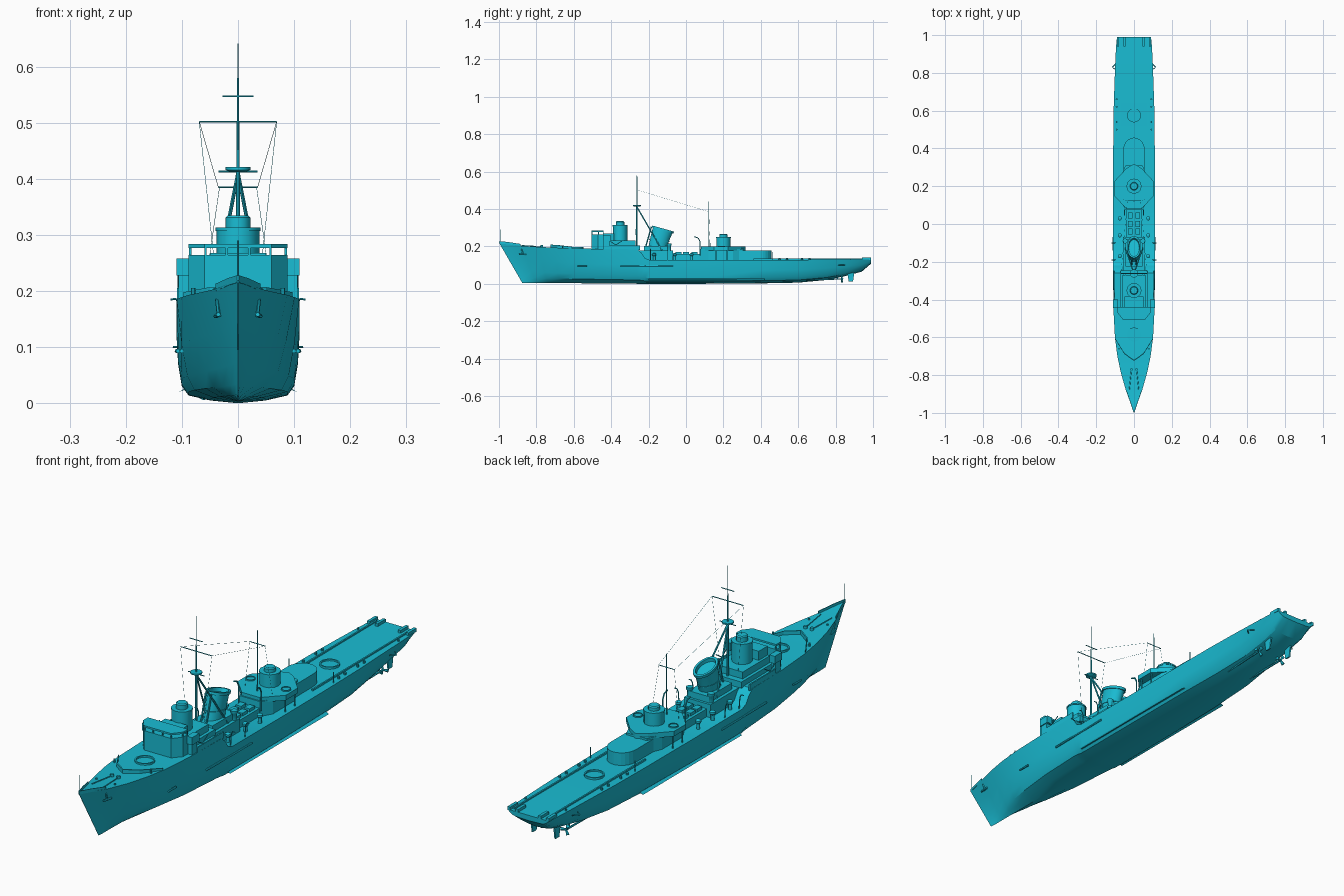
import bpy, bmesh, math
from mathutils import Vector

paint = bpy.data.materials.new("cyan_paint")
paint.diffuse_color = (0.01, 0.51, 0.66, 1)


def mesh(name, verts, faces, smooth=None):
    me = bpy.data.meshes.new(name)
    me.from_pydata([tuple(v) for v in verts], [], faces)
    bm = bmesh.new()
    bm.from_mesh(me)
    bmesh.ops.remove_doubles(bm, verts=bm.verts, dist=1e-5)
    bmesh.ops.recalc_face_normals(bm, faces=bm.faces)
    bm.to_mesh(me)
    bm.free()
    me.materials.append(paint)
    ob = bpy.data.objects.new(name, me)
    bpy.context.collection.objects.link(ob)
    if smooth:
        bpy.ops.object.select_all(action='DESELECT')
        ob.select_set(True)
        bpy.context.view_layer.objects.active = ob
        bpy.ops.object.shade_smooth_by_angle(angle=math.radians(smooth))
    return ob


def loft(name, rings, smooth=None, caps=True):
    n = len(rings[0])
    verts = [v for r in rings for v in r]
    faces = [(i*n + j, i*n + (j+1) % n, (i+1)*n + (j+1) % n, (i+1)*n + j)
             for i in range(len(rings) - 1) for j in range(n)]
    if caps:
        faces += [tuple(range(n)), tuple(range(len(verts) - n, len(verts)))]
    return mesh(name, verts, faces, smooth)


def prism(name, outline, z0, z1):
    return loft(name, [[(x, y, z) for x, y in outline] for z in (z0, z1)])


def box(name, x0, x1, y0, y1, z0, z1):
    return prism(name, [(x0, y0), (x1, y0), (x1, y1), (x0, y1)], z0, z1)


def rod(name, a, b, r, r2=None, n=6):
    a, b = Vector(a), Vector(b)
    q = (b - a).to_track_quat('Z', 'Y')
    ring = lambda c, rr: [c + q @ Vector((rr*math.cos(2*math.pi*k/n), rr*math.sin(2*math.pi*k/n), 0))
                          for k in range(n)]
    return loft(name, [ring(a, r), ring(b, r if r2 is None else r2)], 40 if n > 8 else None)


def lathe(name, c, profile, n=16, sy=1):
    return loft(name, [[(c[0] + r*math.cos(2*math.pi*k/n), c[1] + sy*r*math.sin(2*math.pi*k/n), z)
                        for k in range(n)] for r, z in profile], 40)


def sym(outline):
    return outline + [(-x, y) for x, y in reversed(outline)]


def tub(name, x, y, z, r, h):
    lathe(name, (x, y), [(r, z), (r, z+h), (r*.85, z+h), (r*.85, z+h*.5)], 20)


# Hull: y, half width, deck z, keel z, stem rake, fullness
stations = [(-1, .001, .22, .004, .125, 0), (-.95, .018, .213, .003, .105, .05), (-.88, .043, .203, .003, .08, .15),
            (-.79, .069, .197, .003, .05, .32), (-.7, .088, .193, .003, .02, .48), (-.6, .101, .189, .003, 0, .62),
            (-.45, .109, .186, .002, 0, .85), (-.26, .11, .184, 0, 0, 1), (-.238, .11, .165, 0, 0, 1),
            (-.22, .11, .138, 0, 0, 1), (-.195, .11, .127, 0, 0, 1), (.1, .11, .126, 0, 0, 1),
            (.4, .11, .127, .002, 0, .95), (.6, .108, .128, .006, 0, .85), (.75, .103, .129, .02, 0, .72),
            (.86, .099, .129, .043, 0, .7), (.94, .095, .129, .065, 0, .75), (.99, .09, .129, .108, 0, .8)]
full = [(0, 0), (.45, .04), (.8, .11), (.91, .24), (.97, .55), (1, 1)]
fine = [(0, 0), (.1, .06), (.2, .15), (.36, .33), (.66, .65), (1, 1)]
rings = []
for y, w, top, keel, rake, t in stations:
    half = []
    for (fx, fz), (gx, gz) in zip(full, fine):
        u, v = fx*t + gx*(1-t), fz*t + gz*(1-t)
        half.append((w*u, y + rake*(1-v), keel + (top-keel)*v))
    rings.append(half + [(-x, yy, z) for x, yy, z in reversed(half[1:])])
loft("hull", rings, 25)

# Underwater gear and hull side fittings
for s in (-1, 1):
    loft("bilge_keel", [[(s*.09, y, .03), (s*.105, y, .02), (s*.09, y, .026)] for y in (-.2, .42)])
    for y0, y1 in ((-.35, -.07), (-.58, -.53)):
        rod("side_strake", (s*(.107 if y0 > -.4 else .1), y0, .093), (s*(.109 if y0 > -.4 else .1), y1, .093), .004)
    rod("propeller_shaft", (s*.05, .6, .02), (s*.055, .835, .026), .004)
    rod("shaft_strut", (s*.055, .81, .026), (s*.05, .81, .06), .003)
    for k in range(3):
        a = 2*math.pi*k/3
        rod("propeller_blade", (s*.055, .83, .026),
            (s*.055 + .02*math.cos(a), .835, .026 + .02*math.sin(a)), .003, .007)
    loft("rudder", [[(s*.05 - .003, y0, z), (s*.05 + .003, y0, z), (s*.05 + .003, y1, z), (s*.05 - .003, y1, z)]
                    for y0, y1, z in ((.87, .893, .012), (.862, .9, .06))])
    rod("propeller_guard", (s*.095, .815, .1), (s*.115, .83, .1), .002)
    rod("propeller_guard", (s*.115, .83, .1), (s*.095, .85, .1), .002)
    rod("anchor_shank", (s*.037, -.88, .185), (s*.034, -.87, .155), .004)
    rod("anchor_arm", (s*.035, -.892, .158), (s*.04, -.852, .155), .004)

# Foredeck
rod("bow_staff", (0, -.993, .215), (0, -.993, .29), .0015)
for s in (-1, 1):
    loft("bow_bulwark", [[(s*x, y, z), (s*(x-.003), y, z), (s*(x-.003), y, z+.013), (s*x, y, z+.013)]
                         for x, y, z in ((.002, -.998, .215), (.018, -.95, .21), (.04, -.885, .2))])
    loft("breakwater", [[(s*x, y, .185), (s*x, y+.006, .185), (s*x, y+.006, z), (s*x, y, z)]
                        for x, y, z in ((0, -.725, .209), (.05, -.69, .207), (.097, -.615, .198))])
    rod("capstan", (s*.014, -.77, .19), (s*.014, -.77, .206), .007, n=10)
    rod("anchor_chain", (s*.014, -.77, .199), (s*.025, -.88, .205), .002)
    for y, x in ((-.83, .04), (-.66, .08)):
        rod("bollard", (s*x, y, .19), (s*x, y, .205), .004)
tub("forward_gun_ring", 0, -.585, .183, .037, .013)
tub("aft_gun_ring", 0, .575, .124, .037, .012)

# Bridge with open windows under the roof
plan = sym([(.06, -.505), (.088, -.47), (.088, -.44)])
prism("bridge_body", plan, .18, .264)
prism("bridge_roof", plan, .277, .284)
for s in (-1, 1):
    for x, y in ((.02, -.502), (.058, -.502), (.085, -.468), (.085, -.443)):
        box("window_post", s*x-.002, s*x+.002, y-.002, y+.002, .262, .279)
    box("bridge_wing", s*.086, s*.11, -.445, -.40, .228, .258)
    box("wing_support", s*.086, s*.106, -.44, -.41, .18, .228)
    rod("wing_brace", (s*.106, -.41, .185), (s*.106, -.34, .23), .002)
    rod("wing_brace", (s*.106, -.34, .185), (s*.106, -.41, .23), .002)
    box("side_bulwark", s*.104, s*.109, -.41, -.245, .18, .205)
box("wheelhouse_rear", -.05, .05, -.44, -.385, .18, .268)
box("forward_deckhouse", -.072, .072, -.44, -.245, .18, .205)
box("bridge_deck", -.06, .06, -.44, -.27, .205, .232)

# Director towers, forward and aft
for y, z0, z1, cap in ((-.352, .2, .313, .335), (.2, .19, .25, .267)):
    lathe("director_tower", (0, y), [(.038, z0), (.038, z1)], 12)
    lathe("tower_lip", (0, y), [(.04, z1-.006), (.04, z1)], 12)
    lathe("tower_cap", (0, y), [(.022, z1), (.022, cap-.004), (.018, cap)], 12)

# Funnel, raked aft on a stepped base
box("funnel_base", -.058, .058, -.25, -.07, .12, .178)
box("funnel_plinth", -.045, .045, -.225, -.08, .178, .203)


def oval(cy, z, a, b, slope, n=20):
    return [(a*math.cos(2*math.pi*k/n), cy + b*math.sin(2*math.pi*k/n), z - slope*b*math.sin(2*math.pi*k/n))
            for k in range(n)]


loft("funnel", [oval(-.15, .2, .034, .05, 0), oval(-.138, .245, .034, .051, .15), oval(-.125, .285, .034, .052, .28),
                oval(-.125, .285, .038, .058, .28), oval(-.122, .295, .038, .058, .28),
                oval(-.122, .295, .03, .048, .28), oval(-.127, .282, .028, .045, .28)], 35)
loft("funnel_band", [oval(-.143, .228, .036, .054, .1), oval(-.142, .233, .036, .054, .1)], 35)
for s in (-1, 1):
    rod("steam_pipe", (s*.012, -.215, .2), (s*.012, -.185, .305), .004)
    lathe("funnel_vent", (s*.047, -.09), [(.009, .17), (.009, .2), (.013, .205), (.013, .215)], 10)

# Midship casing, hatches, vents and boat davits
box("midship_casing", -.042, .042, -.08, .09, .12, .158)
for s in (-1, 1):
    for y in (-.04, .0, .045):
        box("skylight", s*.019-.012, s*.019+.012, y-.016, y+.016, .158, .17)
    for y in (-.17, -.06, .03):
        rod("deck_vent", (s*.075, y, .124), (s*.075, y, .15), .007, n=10)
        lathe("vent_head", (s*.075, y), [(.007, .148), (.011, .152), (.011, .16), (.005, .164)], 10)
    for y in (-.19, -.1):
        pts = [(.1, y, .124), (.104, y, .175), (.11, y, .186), (.12, y, .185)]
        for a, b in zip(pts, pts[1:]):
            rod("boat_davit", (s*a[0], *a[1:]), (s*b[0], *b[1:]), .002)
    pts = [(.05, .075, .15), (.05, .075, .225), (.05, .065, .245), (.05, .045, .252)]
    for a, b in zip(pts, pts[1:]):
        rod("deck_crane", (s*a[0], *a[1:]), (s*b[0], *b[1:]), .003)

# Aft superstructure
prism("aft_house", sym([(.045, .075), (.07, .12), (.07, .25), (.045, .31)]), .12, .185)
prism("aft_platform", sym([(.04, .08), (.105, .15), (.105, .225), (.04, .295), (.001, .318)]), .178, .198)
arc = [(.056*math.cos(a), .395 + .062*math.sin(a)) for a in [math.pi/2*k/6 for k in range(6)]]
prism("rear_house", sym([(.056, .25)] + arc + [(.004, .457)]), .12, .177)
for s in (-1, 1):
    tub("platform_gun_tub", s*.078, .19, .197, .018, .006)
    rod("platform_post", (s*.095, .16, .124), (s*.095, .16, .18), .003)
    rod("platform_post", (s*.095, .22, .124), (s*.095, .22, .18), .003)

# Afterdeck: rails, racks, bollards
for s in (-1, 1):
    box("deck_rail", s*.074-.003, s*.074+.003, .36, .975, .126, .134)
    for x in (.05, .085):
        box("stern_rack", s*x-.006, s*x+.006, .94, .99, .126, .14)
    for y in (.5, .54, .62, .66):
        rod("deck_bollard", (s*.092, y, .126), (s*.092, y, .137), .005, n=8)
    rod("deck_post", (s*.098, .46, .126), (s*.098, .46, .17), .0015)
    rod("stern_fairlead", (s*.088, .88, .126), (s*.088, .88, .136), .004)

# Main tripod mast with platform and yards
my = -.262
rod("main_mast", (0, my, .18), (0, my, .415), .004, n=8)
rod("top_mast", (0, my, .415), (0, my, .58), .003, .0015)
rod("mast_aerial", (0, my, .58), (0, my, .641), .0008)
lathe("mast_platform", (0, my), [(.014, .412), (.022, .416), (.022, .421)], 12)
for z, w in ((.413, .035), (.502, .069), (.547, .028)):
    rod("mast_yard", (-w, my, z), (w, my, z), .0017)
# Aft mast and rigging
rod("aft_mast", (0, .122, .19), (0, .122, .44), .003, .0012)
rod("aft_yard", (-.035, .122, .385), (.035, .122, .385), .0015)
for s in (-1, 1):
    rod("mast_leg", (0, my, .41), (s*.055, -.1, .13), .0035)
    rod("halyard", (s*.069, my, .502), (s*.04, -.27, .232), .0005, n=3)
    rod("halyard", (s*.033, .122, .385), (s*.06, .13, .198), .0005, n=3)
    rod("aerial_wire", (s*.069, my, .502), (s*.035, .122, .385), .0005, n=3)
